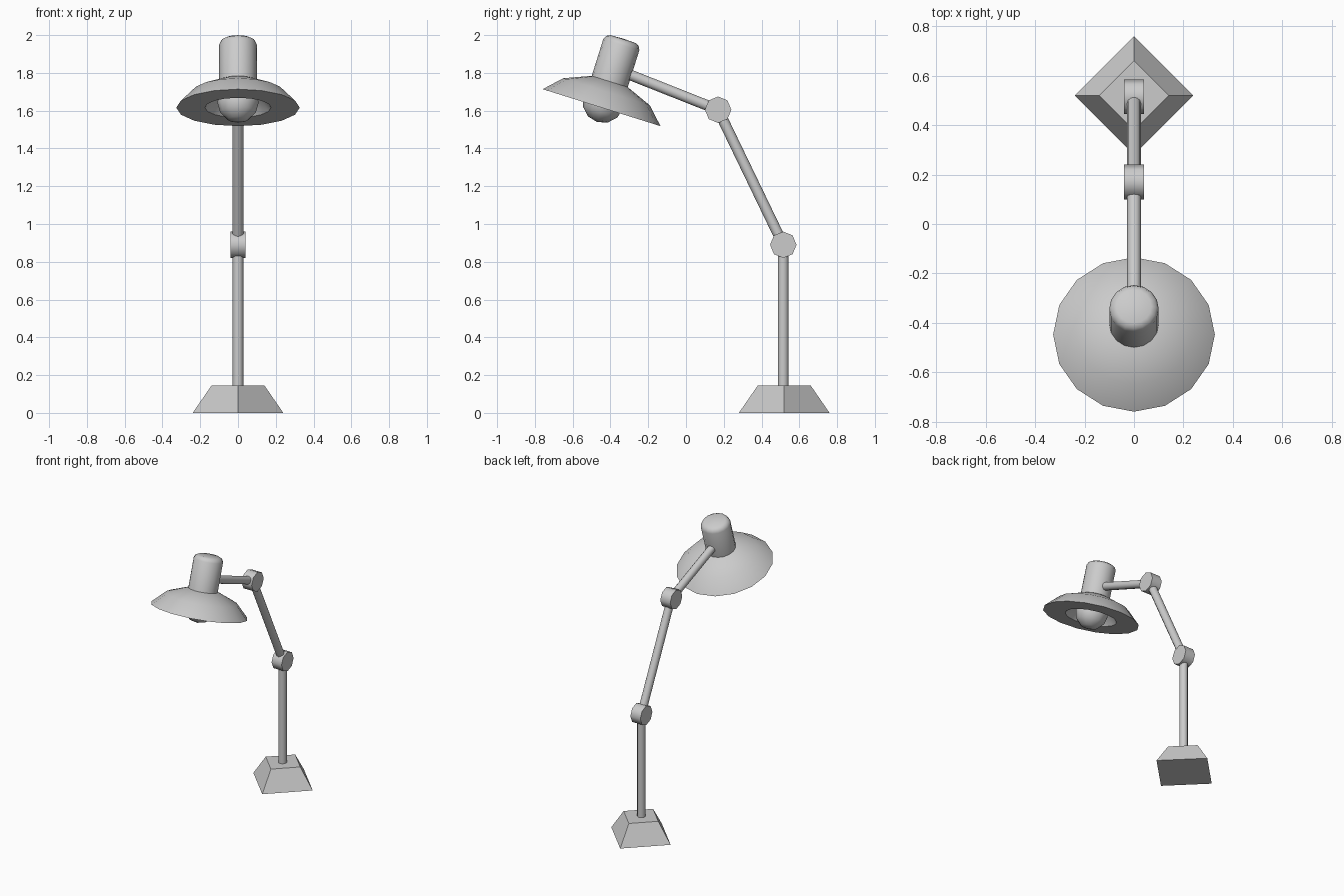
import bpy, bmesh, math
from mathutils import Vector

cube = bpy.data.objects.get("Cube")
if cube:
    bpy.data.objects.remove(cube, do_unlink=True)

GREY = (0.6, 0.6, 0.6, 1.0)
metal = bpy.data.materials.new("plain grey")
metal.use_nodes = True
metal.diffuse_color = GREY
metal.node_tree.nodes["Principled BSDF"].inputs["Base Color"].default_value = GREY


def lathe(name, profile, sides, origin, axis=(0, 0, 1)):
    """Revolve (radius, height) points around an axis through origin."""
    bm = bmesh.new()
    rings = []
    for r, h in profile:
        count = sides if r > 0 else 1
        rings.append([bm.verts.new((r * math.cos(math.tau * i / sides),
                                    r * math.sin(math.tau * i / sides), h))
                      for i in range(count)])
    for a, b in zip(rings, rings[1:]):
        for i in range(sides):
            j = (i + 1) % sides
            if len(a) == 1:
                bm.faces.new((a[0], b[j], b[i]))
            elif len(b) == 1:
                bm.faces.new((a[i], a[j], b[0]))
            else:
                bm.faces.new((a[i], a[j], b[j], b[i]))
    for ring in (rings[0], rings[-1]):
        if len(ring) > 1:
            bm.faces.new(ring)
    bmesh.ops.recalc_face_normals(bm, faces=bm.faces)
    mesh = bpy.data.meshes.new(name)
    bm.to_mesh(mesh)
    bm.free()
    mesh.materials.append(metal)
    obj = bpy.data.objects.new(name, mesh)
    bpy.context.collection.objects.link(obj)
    obj.location = origin
    obj.rotation_mode = 'QUATERNION'
    obj.rotation_quaternion = Vector((0, 0, 1)).rotation_difference(Vector(axis))
    bpy.ops.object.select_all(action='DESELECT')
    obj.select_set(True)
    bpy.context.view_layer.objects.active = obj
    bpy.ops.object.shade_smooth_by_angle(angle=math.radians(50))
    return obj


def rod(name, start, end, radius=0.028):
    span = Vector(end) - Vector(start)
    lathe(name, [(radius, 0), (radius, span.length)], 12, start, span.normalized())


# Stand and jointed arm
lower = (0, 0.515, 0.89)
upper = (0, 0.17, 1.605)
lathe("base", [(0.24, 0), (0.14, 0.145)], 4, (0, 0.52, 0))
rod("post", (0, 0.515, 0.14), lower)
rod("lower_arm", lower, upper)
rod("upper_arm", upper, (0, -0.33, 1.803))
for name, spot in (("lower_joint", lower), ("upper_joint", upper)):
    lathe(name, [(0.07, -0.04), (0.07, 0.04)], 8, spot, (1, 0, 0))

# Tilted head, measured from the centre of the shade rim
tilt = math.radians(17.4)
head = (0, -0.447, 1.616)
up = (0, math.sin(tilt), math.cos(tilt))
lathe("shade", [(0, 0.155), (0.1, 0.145), (0.24, 0.088), (0.327, 0),
                (0.175, 0), (0.11, 0.1), (0, 0.12)], 16, head, up)
lathe("lamp_housing", [(0.1, 0.13), (0.1, 0.35), (0.09, 0.37),
                       (0.07, 0.38), (0, 0.383)], 16, head, up)
bulb = [(0.11 * math.sin(math.pi * k / 6), 0.03 - 0.11 * math.cos(math.pi * k / 6))
        for k in range(1, 6)]
lathe("bulb", [(0, -0.08)] + bulb + [(0, 0.14)], 12, head, up)
